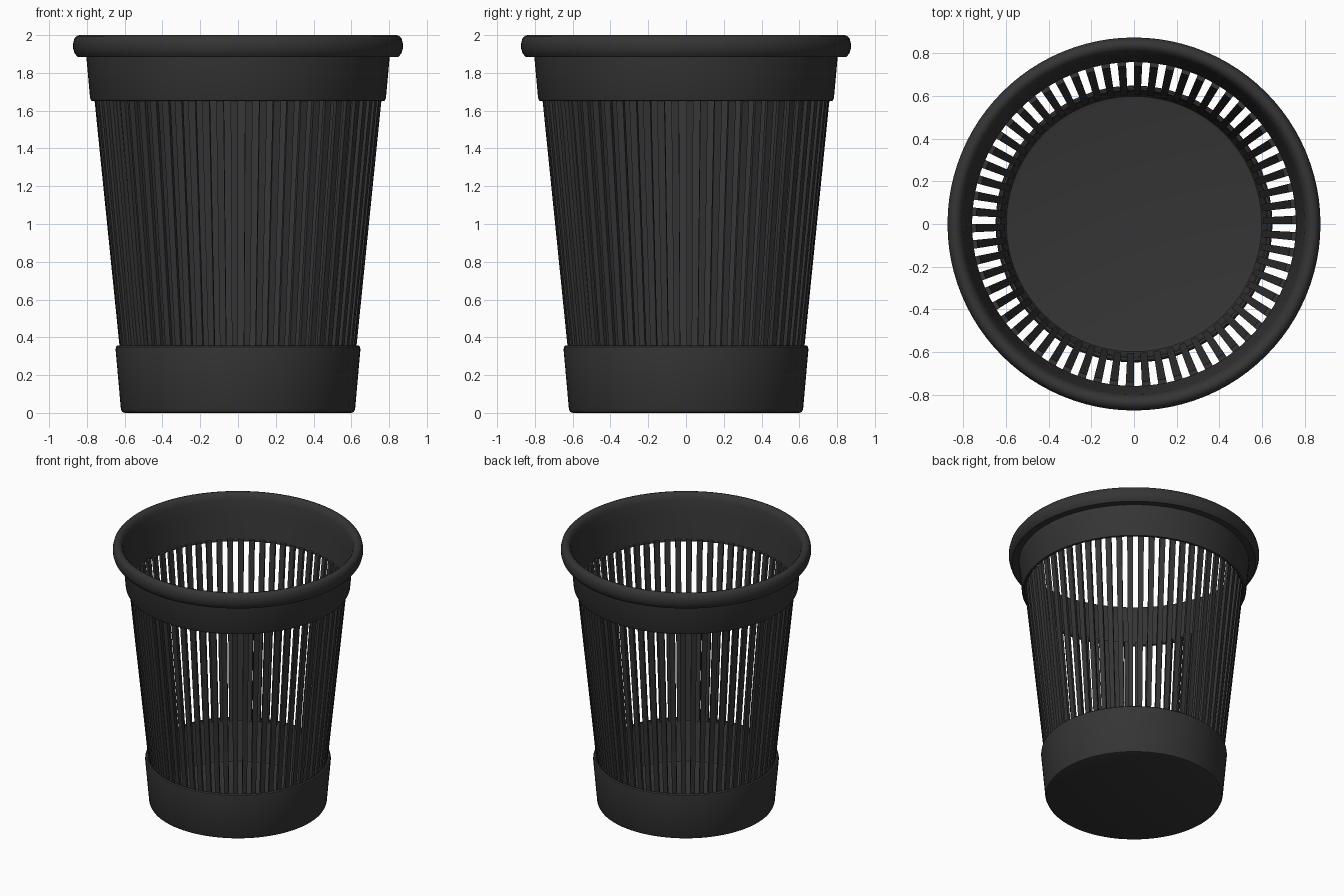
import bpy, bmesh, math

if "Cube" in bpy.data.objects:
    bpy.data.objects.remove(bpy.data.objects["Cube"])

RIBS = 62
black = bpy.data.materials.new("charcoal plastic")
black.diffuse_color = (0.035, 0.035, 0.035, 1)
black.use_nodes = True
black.node_tree.nodes["Principled BSDF"].inputs["Base Color"].default_value = black.diffuse_color


def finish(name, bm):
    bmesh.ops.remove_doubles(bm, verts=bm.verts, dist=1e-5)
    bmesh.ops.recalc_face_normals(bm, faces=bm.faces)
    mesh = bpy.data.meshes.new(name)
    bm.to_mesh(mesh)
    bm.free()
    mesh.materials.append(black)
    ob = bpy.data.objects.new(name, mesh)
    bpy.context.collection.objects.link(ob)
    bpy.ops.object.select_all(action='DESELECT')
    ob.select_set(True)
    bpy.context.view_layer.objects.active = ob
    bpy.ops.object.shade_smooth_by_angle(angle=math.radians(35))
    return ob


def lathe(name, profile, closed=True, steps=96):
    """Spin an (r, z) profile about the vertical axis."""
    bm = bmesh.new()
    vs = [bm.verts.new((r, 0, z)) for r, z in profile]
    pairs = list(zip(vs, vs[1:])) + ([(vs[-1], vs[0])] if closed else [])
    edges = [bm.edges.new(p) for p in pairs]
    bmesh.ops.spin(bm, geom=vs + edges, cent=(0, 0, 0), axis=(0, 0, 1),
                   angle=math.tau, steps=steps, use_duplicate=False)
    return finish(name, bm)


# rolled rim with the plain band below it
lathe("rim_and_upper_band", [
    (0.765, 1.65), (0.777, 1.653), (0.783, 1.665), (0.803, 1.885),
    (0.850, 1.885), (0.866, 1.905), (0.873, 1.93), (0.873, 1.955),
    (0.867, 1.98), (0.855, 1.995), (0.838, 2.0), (0.822, 1.995),
    (0.808, 1.98), (0.798, 1.95), (0.785, 1.86), (0.758, 1.655)])

# solid base cup with its floor
lathe("base_cup", [
    (0, 0), (0.600, 0), (0.613, 0.005), (0.620, 0.02), (0.648, 0.335),
    (0.646, 0.35), (0.638, 0.357), (0.628, 0.355), (0.622, 0.34),
    (0.606, 0.05), (0.598, 0.035), (0.58, 0.03), (0, 0.03)], closed=False)

# slanted ribs between the bands
bm = bmesh.new()
pitch = math.tau / RIBS
half = pitch * 0.26
for i in range(RIBS):
    a = (i + 0.25) * pitch
    corners = []
    for r, z in ((0.626, 0.34), (0.761, 1.67)):
        for rr, s in ((r, -1), (r, 1), (r - 0.022, 1), (r - 0.022, -1)):
            t = a + s * half
            corners.append(bm.verts.new((rr * math.cos(t), rr * math.sin(t), z)))
    lo, hi = corners[:4], corners[4:]
    bm.faces.new(lo)
    bm.faces.new(hi)
    for k in range(4):
        n = (k + 1) % 4
        bm.faces.new((lo[k], lo[n], hi[n], hi[k]))
finish("ribs", bm)
